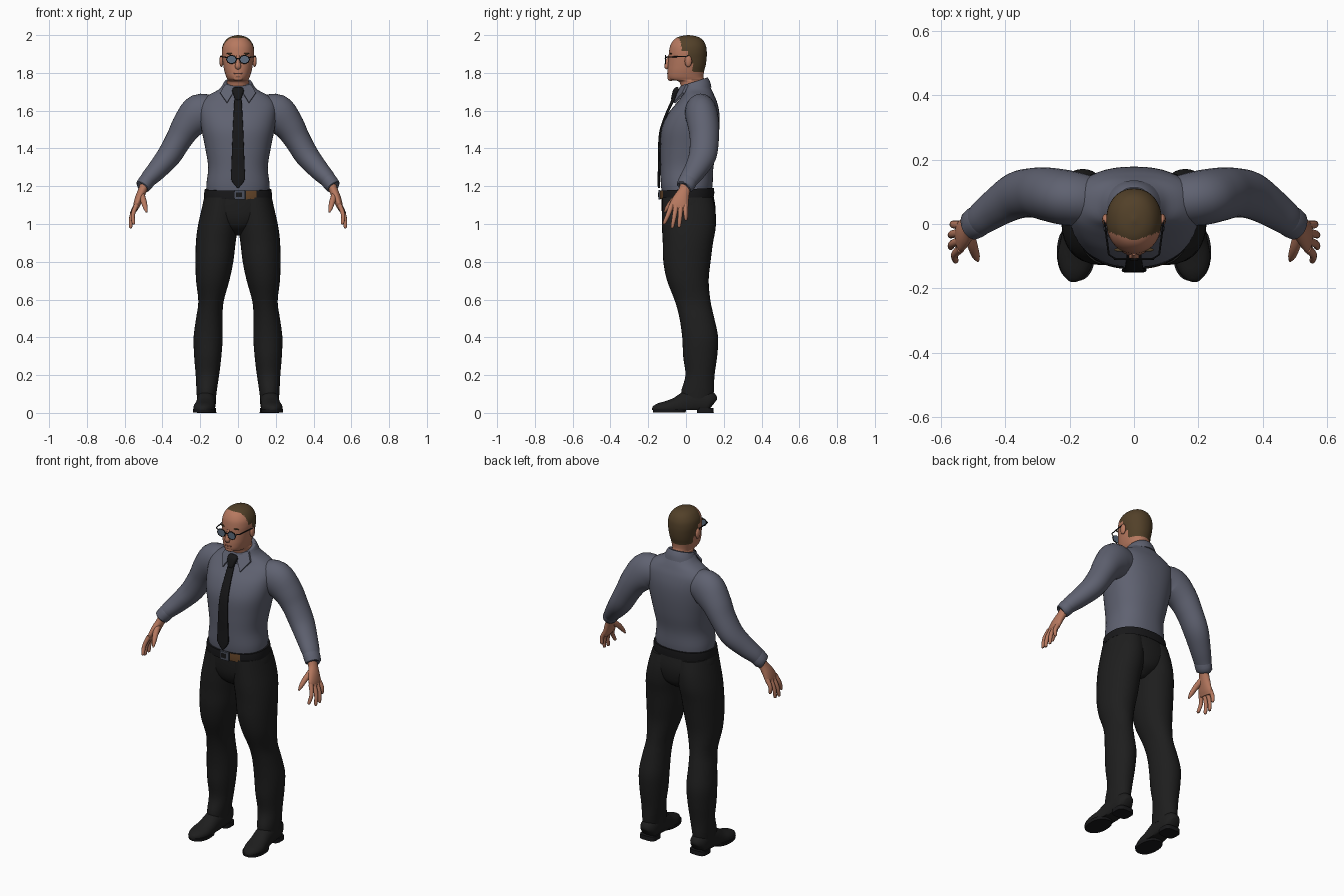
import bpy, bmesh, math
from mathutils import Vector

def material(name, r, g, b):
    m = bpy.data.materials.new(name)
    m.diffuse_color = (r, g, b, 1)
    return m

SKIN = material("skin", 0.47, 0.19, 0.115)
SHIRT = material("shirt_grey_blue", 0.115, 0.122, 0.165)
BLACK = material("trouser_black", 0.013, 0.013, 0.013)
DARK = material("tie_black", 0.009, 0.009, 0.010)
HAIR = material("hair_brown", 0.085, 0.052, 0.022)
LENS = material("lens_blue", 0.11, 0.15, 0.21)
LEATHER = material("leather_brown", 0.13, 0.06, 0.022)
METAL = material("buckle_grey", 0.07, 0.08, 0.11)
LIP = material("lip", 0.30, 0.10, 0.065)
X, Y = Vector((1, 0, 0)), Vector((0, 1, 0))

def finish(name, bm, mats, rule=None, angle=40):
    bmesh.ops.recalc_face_normals(bm, faces=bm.faces)
    for f in bm.faces:
        f.smooth = True
        if rule:
            f.material_index = rule(f.calc_center_median())
    me = bpy.data.meshes.new(name)
    bm.to_mesh(me)
    bm.free()
    for m in mats:
        me.materials.append(m)
    me.set_sharp_from_angle(angle=math.radians(angle))
    ob = bpy.data.objects.new(name, me)
    bpy.context.collection.objects.link(ob)
    return ob

def spline(rings, steps):
    """Catmull-Rom through the ring values"""
    out = []
    for i in range(len(rings) - 1):
        p = [rings[max(i - 1, 0)], rings[i], rings[i + 1], rings[min(i + 2, len(rings) - 1)]]
        for k in range(steps):
            t = k / steps
            out.append([0.5 * (2 * b + (c - a) * t + (2 * a - 5 * b + 4 * c - d) * t * t
                               + (3 * b - a - 3 * c + d) * t ** 3) for a, b, c, d in zip(*p)])
    return out + [list(rings[-1])]

def loft(name, rings, mats, seg=32, steps=4, ref=None, e=2.0, side=1,
         rule=None, zmin=None, shear=0.0):
    """Rings are (x, y, z, a, b); horizontal, or square to the path when ref is given"""
    rs = spline(rings, steps)
    bm = bmesh.new()
    loops = []
    for i, (x, y, z, a, b) in enumerate(rs):
        c = Vector((x, y, z))
        u, v = X, Y
        if ref is not None:
            t = (Vector(rs[min(i + 1, len(rs) - 1)][:3]) - Vector(rs[max(i - 1, 0)][:3])).normalized()
            v = (ref - t * ref.dot(t)).normalized()
            u = v.cross(t)
        loop = []
        for k in range(seg):
            w = 2 * math.pi * k / seg
            cs, sn = math.cos(w), math.sin(w)
            p = c + u * (a * math.copysign(abs(cs) ** (2 / e), cs)) \
                  + v * (b * math.copysign(abs(sn) ** (2 / e), sn))
            p.z += shear * (p.y - y)
            if zmin is not None:
                p.z = max(p.z, zmin)
            loop.append(bm.verts.new((p.x * side, p.y, p.z)))
        loops.append(loop)
    for A, B in zip(loops, loops[1:]):
        for k in range(seg):
            j = (k + 1) % seg
            bm.faces.new((A[k], A[j], B[j], B[k]))
    bm.faces.new(loops[0])
    bm.faces.new(loops[-1])
    return finish(name, bm, mats, rule)

def ball(name, c, r, mat):
    bm = bmesh.new()
    bmesh.ops.create_uvsphere(bm, u_segments=20, v_segments=12, radius=1)
    for v in bm.verts:
        v.co = Vector(c) + Vector(v.co[i] * r[i] for i in range(3))
    finish(name, bm, [mat])

def box(name, c, r, mat):
    bm = bmesh.new()
    bmesh.ops.create_cube(bm, size=2)
    for v in bm.verts:
        v.co = Vector(c) + Vector(v.co[i] * r[i] for i in range(3))
    finish(name, bm, [mat])

# Shirt body, hips and belt
loft("shirt_body", [(0, .004, 1.15, .163, .128), (0, .004, 1.21, .167, .137), (0, .005, 1.30, .158, .140),
                    (0, .014, 1.40, .173, .150), (0, .023, 1.50, .193, .153), (0, .040, 1.58, .203, .137),
                    (0, .058, 1.64, .200, .108), (0, .065, 1.68, .160, .085), (0, .060, 1.71, .105, .076),
                    (0, .050, 1.74, .078, .068)], [SHIRT], seg=48, e=2.3)
loft("hips", [(0, .02, .94, .03, .06), (0, .018, .98, .10, .115), (0, .015, 1.03, .165, .137),
              (0, .013, 1.09, .188, .143), (0, .006, 1.16, .172, .137)], [BLACK], seg=48, e=2.2)
loft("belt", [(0, .005, 1.138, .179, .143), (0, .005, 1.16, .180, .145), (0, .005, 1.184, .176, .143)],
     [DARK, LEATHER], seg=96, steps=1, e=2.3, shear=.05,
     rule=lambda c: int(.04 < c.x < .10 and c.y < -.05))
box("buckle", (.01, -.142, 1.155), (.028, .004, .025), METAL)
box("buckle_centre", (.006, -.1455, 1.155), (.016, .002, .013), DARK)

# Tie and knot
loft("tie", [(0, -.056, 1.68, .008, .018), (0, -.072, 1.65, .008, .020), (0, -.108, 1.57, .007, .024),
             (0, -.134, 1.49, .007, .028), (0, -.142, 1.39, .007, .032), (0, -.142, 1.30, .007, .035),
             (0, -.144, 1.235, .007, .036), (0, -.143, 1.19, .006, .003)], [DARK], seg=24, ref=X, e=3.5)
loft("tie_knot", [(0, -.038, 1.715, .012, .024), (0, -.052, 1.705, .016, .031), (0, -.066, 1.665, .013, .018),
                  (0, -.068, 1.655, .008, .014)], [DARK], seg=24, ref=X, e=3)

# Collar band
loft("collar", [(0, .048, 1.695, .098, .087), (0, .046, 1.725, .086, .082), (0, .042, 1.750, .073, .074),
                (0, .042, 1.752, .066, .068)], [SHIRT], seg=48, shear=.32)

# Head and neck, hair coloured by hairline
def hairline(c):
    if c.z > 1.915:
        return int(c.y > -.052 + .35 * abs(c.x))
    if c.z > 1.85:
        return int(c.y > .012)
    return int(c.z > 1.805 and c.y > .035)

loft("head", [(0, .045, 1.68, .062, .062), (0, .036, 1.74, .058, .066), (0, .028, 1.757, .057, .072),
              (0, .006, 1.764, .056, .092), (0, -.002, 1.780, .063, .095), (0, -.001, 1.81, .072, .097),
              (0, .004, 1.84, .078, .100), (0, .008, 1.875, .083, .101), (0, .010, 1.91, .086, .100),
              (0, .011, 1.945, .081, .094), (0, .012, 1.975, .063, .076), (0, .012, 1.992, .038, .048),
              (0, .012, 2.0, .004, .005)], [SKIN, HAIR], seg=80, steps=7, e=2.15, rule=hairline)
loft("nose", [(0, -.090, 1.89, .006, .008), (0, -.097, 1.86, .011, .010), (0, -.102, 1.835, .013, .016),
              (0, -.099, 1.821, .007, .011)], [SKIN], seg=20, ref=X)
ball("mouth", (0, -.094, 1.797), (.024, .006, .004), LIP)
ball("chin", (0, -.080, 1.772), (.028, .018, .015), SKIN)
loft("glasses_bridge", [(-.012, -.110, 1.876, .003, .003), (.012, -.110, 1.876, .003, .003)],
     [DARK], seg=8, steps=1, ref=Y)

for s, tag in ((1, "left"), (-1, "right")):
    def part(name, rings, mat, **kw):
        return loft(tag + "_" + name, rings, [mat], side=s, **kw)

    # Ears, brows and glasses
    ball(tag + "_ear", (s * .088, .012, 1.862), (.011, .019, .031), SKIN)
    ball(tag + "_brow", (s * .040, -.080, 1.902), (.022, .006, .004), HAIR)
    part("lens", [(.034, -.106, 1.871, .021, .025), (.034, -.111, 1.871, .021, .025)], LENS,
         seg=8, steps=1, ref=X)
    rim = [(.034 + .026 * math.cos(k * math.pi / 4), -.109, 1.871 + .022 * math.sin(k * math.pi / 4),
            .003, .003) for k in range(9)]
    part("lens_rim", rim, DARK, seg=8, steps=1, ref=Y)
    part("glasses_arm", [(.058, -.108, 1.882, .003, .003), (.078, -.095, 1.884, .003, .003),
                         (.092, .012, 1.888, .003, .003)], DARK, seg=8, steps=1, ref=X)

    # Collar flap
    bm = bmesh.new()
    quad = [(.010, -.036, 1.722), (.070, .000, 1.738), (.094, -.020, 1.695), (.058, -.066, 1.643)]
    back = [bm.verts.new((s * x, y + .012, z - .004)) for x, y, z in quad]
    front = [bm.verts.new((s * x, y, z)) for x, y, z in quad]
    bm.faces.new(back)
    bm.faces.new(front)
    for k in range(4):
        j = (k + 1) % 4
        bm.faces.new((back[k], back[j], front[j], front[k]))
    finish(tag + "_collar_flap", bm, [SHIRT])

    # Sleeve and cuff
    part("sleeve", [(.12, .070, 1.595, .080, .075), (.20, .080, 1.585, .104, .085), (.265, .092, 1.525, .084, .083),
                    (.312, .097, 1.450, .070, .077), (.365, .088, 1.362, .064, .073), (.425, .052, 1.290, .054, .061),
                    (.472, .018, 1.240, .045, .052), (.492, .004, 1.212, .037, .045)], SHIRT, ref=Y)
    part("cuff", [(.472, .016, 1.240, .040, .047), (.482, .010, 1.228, .043, .050), (.504, -.004, 1.198, .040, .047),
                  (.507, -.006, 1.194, .030, .036)], SHIRT, ref=Y, steps=2)

    # Hand with four fingers and a thumb
    part("palm", [(.490, .002, 1.215, .025, .030), (.507, -.010, 1.175, .023, .031), (.524, -.026, 1.135, .022, .042),
                  (.538, -.038, 1.095, .017, .050), (.544, -.042, 1.070, .009, .042)], SKIN, seg=24, ref=Y)
    for name, y0, tip in (("index", -.076, (.553, -.114, .998)), ("middle", -.052, (.568, -.072, .978)),
                          ("ring", -.027, (.568, -.036, .982)), ("little", -.003, (.560, .000, 1.018))):
        z0 = 1.10
        mx, my, mz = (.540 + tip[0]) / 2 + .010, (y0 + tip[1]) / 2, (z0 + tip[2]) / 2
        part(name + "_finger", [(.538, y0, z0, .013, .014), (mx, my, mz, .011, .012),
                                (tip[0], tip[1], tip[2] + .008, .009, .009), (*tip, .003, .003)],
             SKIN, seg=12, steps=3, ref=Y)
    part("thumb", [(.512, -.030, 1.155, .018, .018), (.500, -.070, 1.122, .015, .016),
                   (.490, -.100, 1.085, .011, .012), (.484, -.114, 1.062, .004, .004)],
         SKIN, seg=12, steps=3, ref=X)

    # Trouser leg
    part("trouser_leg", [(.167, .058, .075, .050, .082), (.166, .062, .12, .054, .086), (.162, .074, .20, .062, .077),
                         (.160, .075, .30, .072, .090), (.158, .075, .40, .077, .095), (.152, .058, .50, .070, .092),
                         (.143, .036, .59, .067, .094), (.134, .010, .70, .088, .110), (.125, .005, .80, .100, .125),
                         (.118, .010, .90, .105, .133), (.108, .015, .98, .106, .142), (.096, .015, 1.06, .101, .142),
                         (.085, .008, 1.14, .092, .134)], BLACK, e=2.1)

    # Shoe with sole and heel
    part("shoe", [(.166, .144, .045, .030, .025), (.166, .125, .055, .060, .046), (.167, .06, .062, .068, .050),
                  (.170, .00, .050, .062, .050), (.174, -.05, .035, .048, .053), (.180, -.10, .027, .037, .056),
                  (.184, -.145, .022, .029, .044), (.186, -.172, .020, .017, .023), (.186, -.180, .020, .005, .006)],
         BLACK, ref=X, e=2.2, zmin=.014)
    part("sole", [(.180, -.088, .002, .057, .086), (.180, -.088, .020, .059, .089)], DARK, steps=1, e=2.3)
    part("shoe_heel", [(.166, .102, 0, .051, .045), (.166, .102, .026, .050, .044)], DARK, steps=1, e=3.5)
